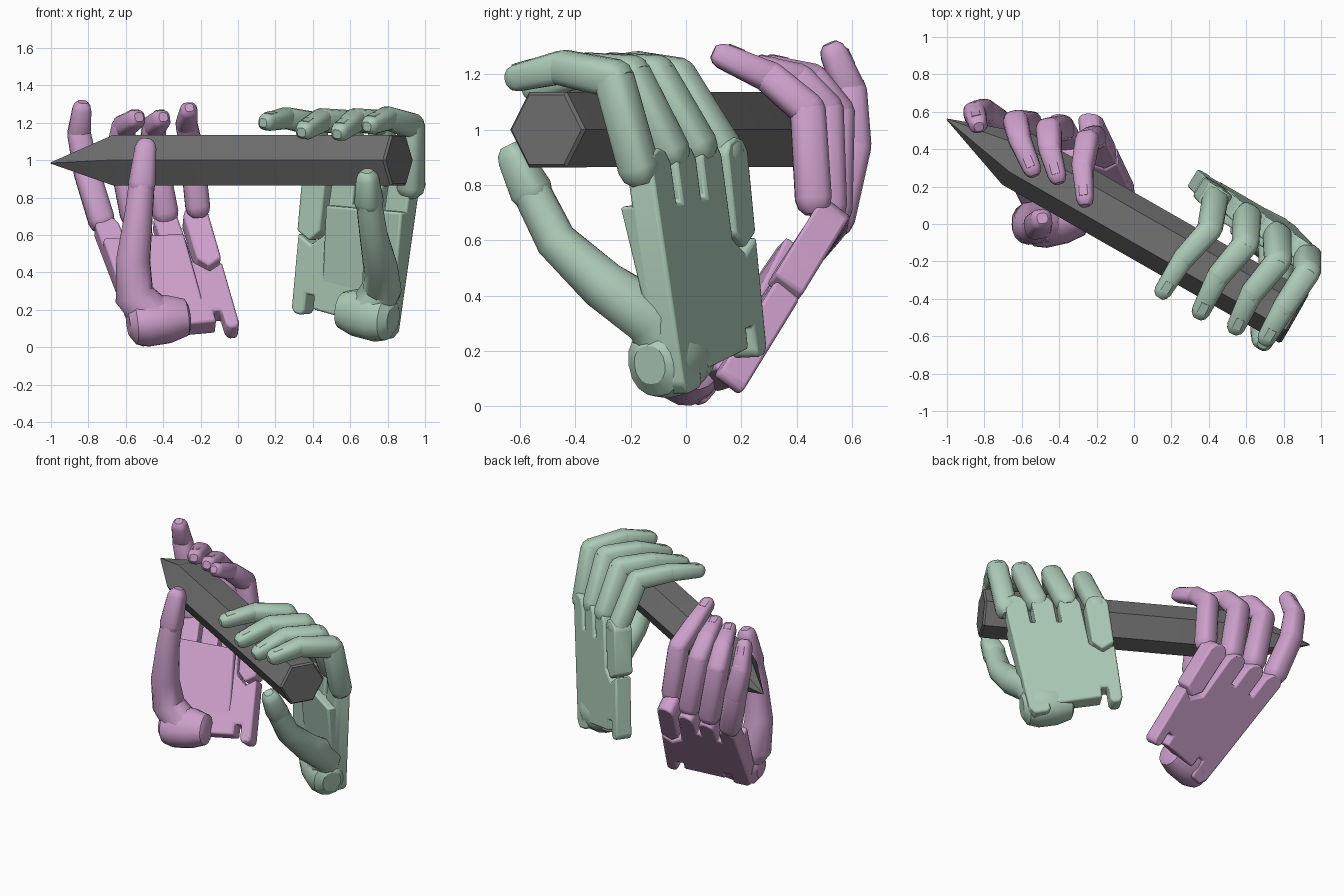
import bpy, bmesh, math
from mathutils import Vector

cube = bpy.data.objects.get("Cube")
if cube:
    bpy.data.objects.remove(cube, do_unlink=True)


def material(name, rgb):
    m = bpy.data.materials.new(name)
    m.use_nodes = True
    m.diffuse_color = (*rgb, 1)
    for node in m.node_tree.nodes:
        if node.type == 'BSDF_PRINCIPLED':
            node.inputs["Base Color"].default_value = (*rgb, 1)
    return m


GREEN = material("sage green", (0.42, 0.60, 0.48))
PINK = material("orchid pink", (0.61, 0.35, 0.60))
GREY = material("graphite grey", (0.16, 0.16, 0.16))


def finish(name, bm, mat, bevel=0.0, angle=35):
    bmesh.ops.recalc_face_normals(bm, faces=bm.faces)
    mesh = bpy.data.meshes.new(name)
    bm.to_mesh(mesh)
    bm.free()
    mesh.materials.append(mat)
    ob = bpy.data.objects.new(name, mesh)
    bpy.context.collection.objects.link(ob)
    if bevel:
        mod = ob.modifiers.new("soft edges", 'BEVEL')
        mod.width = bevel
        mod.segments = 2
    bpy.ops.object.select_all(action='DESELECT')
    bpy.context.view_layer.objects.active = ob
    ob.select_set(True)
    bpy.ops.object.shade_smooth_by_angle(angle=math.radians(angle))
    return ob


def loft(name, rings, side, mat, sides=16, power=1.0, angle=35):
    """Skin a closed body over rings given as (centre, half width, half depth)."""
    bm = bmesh.new()
    loops = []
    pts = [Vector(r[0]) for r in rings]
    for i, (_, w, d) in enumerate(rings):
        t = (pts[min(i + 1, len(pts) - 1)] - pts[max(i - 1, 0)]).normalized()
        s = (side - t * side.dot(t)).normalized()
        up = t.cross(s)
        loop = []
        for k in range(sides):
            a = 2 * math.pi * k / sides
            c, q = math.cos(a), math.sin(a)
            c = math.copysign(abs(c) ** power, c)
            q = math.copysign(abs(q) ** power, q)
            loop.append(bm.verts.new(pts[i] + s * w * c + up * d * q))
        loops.append(loop)
    for a, b in zip(loops, loops[1:]):
        for k in range(sides):
            j = (k + 1) % sides
            bm.faces.new((a[k], a[j], b[j], b[k]))
    bm.faces.new(loops[0])
    bm.faces.new(loops[-1])
    return finish(name, bm, mat, angle=angle)


def phalanx(name, a, b, ra, rb, side, mat, tip=False):
    """One finger bone with rounded ends and a boxy section."""
    a, b = Vector(a), Vector(b)
    d = (b - a).normalized()
    if tip:
        b = b - d * rb * 0.8
    rings = [(a - d * ra * 0.85, ra * 0.5, ra * 0.5), (a - d * ra * 0.5, ra * 0.86, ra * 0.86),
             (a, ra, ra), (b, rb, rb),
             (b + d * rb * 0.5, rb * 0.84, rb * 0.84), (b + d * rb * 0.85, rb * 0.5, rb * 0.5)]
    loft(name, rings, side, mat, power=0.72)


def stub(left, right):
    """Rounded knuckle end of the palm outline."""
    return [(right, .94), (right - .035, .99), ((left + right) / 2, 1.01),
            (left + .035, .99), (left, .94)]


# Palm outlines in (across, along): little finger edge to index edge, wrist to knuckles
PALM = [(0, .03), (.03, 0), (.1, 0), (.13, .03), (.13, .15), (.21, .15), (.21, .06),
        (.7, .06), (.7, .15), (.78, .15), (.78, .02), (.81, 0), (.95, 0), (1, .05)]
for left, right in ((.79, 1), (.53, .74), (.27, .48)):
    PALM += stub(left, right)
    if left > .3:
        PALM += [(left, .77), (left - .05, .77)]
PALM += [(.25, .56), (.13, .48), (0, .54)]
OUTER_PALM = [(0, .56), (.13, .505), (.22, .58)] + stub(0, .22)
PALM_PAD = [(.28, .15), (1, .15), (1, .78), (.28, .76)]


def plate(name, outline, corners, back, mat, outer=0.055, inner=0.055, taper=0.0):
    """Plate mapped into the quad of the palm corners, thickening toward the knuckles."""
    w0, w1, k0, k1 = corners
    bm = bmesh.new()
    top, low = [], []
    for s, t in outline:
        p = w0.lerp(w1, s).lerp(k0.lerp(k1, s), t)
        top.append(bm.verts.new(p + back * outer))
        low.append(bm.verts.new(p - back * (inner + taper * t)))
    bm.faces.new(top)
    bm.faces.new(low[::-1])
    for i in range(len(top)):
        j = (i + 1) % len(top)
        bm.faces.new((top[i], low[i], low[j], top[j]))
    finish(name, bm, mat, 0.012)


def hand(label, mat, corners, mound, thumb, fingers):
    w0, w1, k0, k1 = corners = [Vector(c) for c in corners]
    u = (w1 - w0 + k1 - k0).normalized()
    v = (k0 - w0 + k1 - w1)
    v = (v - u * v.dot(u)).normalized()
    n = u.cross(v)
    sign = 1 if n.y > 0 else -1
    back = n * sign

    # Palm
    plate(label + "_palm", PALM, corners, back, mat)
    plate(label + "_outer_palm", OUTER_PALM, corners, back, mat, inner=.07)
    plate(label + "_palm_pad", PALM_PAD, corners, back, mat, outer=0, inner=.03, taper=.095)

    # Thumb mound: a stout rounded barrel lying across the wrist
    mound = Vector(mound)
    barrel = [(mound + u * x, r, r * 0.92) for x, r in
              ((-.17, .07), (-.155, .10), (-.06, .13), (.06, .138), (.125, .12), (.16, .07))]
    loft(label + "_thumb_mound", barrel, v, mat, power=0.9)

    # Thumb: lower bone sweeping out of the mound, then the tip bone
    lower = [(p, r, r) for p, r in zip([mound] + thumb[:-1], (.12, .108, .092, .076, .07))]
    loft(label + "_thumb_base", lower, u, mat, sides=14)
    phalanx(label + "_thumb_tip", thumb[-2], thumb[-1], .073, .058, u, mat, tip=True)

    # Fingers: three bones and a nail each
    for finger, joints in fingers.items():
        size = 0.93 if finger == "little" else 1.0
        j = [Vector(p) for p in joints]
        name = f"{label}_{finger}"
        phalanx(name + "_lower_bone", j[0], j[1], .071 * size, .069 * size, u, mat)
        phalanx(name + "_middle_bone", j[1], j[2], .069 * size, .063 * size, u, mat)
        phalanx(name + "_tip_bone", j[2], j[3], .061 * size, .05 * size, u, mat, tip=True)
        d = (j[3] - j[2]).normalized()
        side = (u - d * u.dot(d)).normalized()
        out = side.cross(d) * sign
        nail = [(j[3] - d * far + out * lift * size, .026, .004)
                for far, lift in ((.10, .051), (.04, .0485))]
        loft(name + "_nail", nail, u, mat, sides=8, power=0.5)


# Hand gripping the blunt end
hand("green_hand", GREEN,
     [(.31, .25, .19), (.83, -.05, .035), (.38, .175, .97), (.955, -.18, .92)],
     (.695, -.05, .175),
     [(.77, -.12, .32), (.76, -.30, .44), (.725, -.47, .60), (.70, -.56, .78), (.69, -.64, .94)],
     {"index": [(.925, -.17, .86), (.925, -.26, 1.185), (.80, -.45, 1.225), (.69, -.64, 1.18)],
      "middle": [(.765, -.06, .92), (.77, -.20, 1.2), (.63, -.37, 1.215), (.53, -.58, 1.14)],
      "ring": [(.605, .04, .94), (.595, -.11, 1.2), (.45, -.28, 1.215), (.34, -.50, 1.15)],
      "little": [(.435, .14, .92), (.405, -.03, 1.195), (.26, -.19, 1.225), (.135, -.39, 1.20)]})

# Hand near the point
hand("pink_hand", PINK,
     [(.01, .16, .08), (-.54, -.01, .03), (-.175, .55, .72), (-.78, .54, .66)],
     (-.43, .015, .145),
     [(-.555, .01, .28), (-.56, -.02, .47), (-.53, -.03, .72), (-.515, -.01, .87),
      (-.49, .03, 1.11)],
     {"index": [(-.73, .54, .68), (-.81, .60, .94), (-.85, .59, 1.14), (-.83, .52, 1.31)],
      "middle": [(-.56, .53, .71), (-.63, .54, 1.06), (-.61, .45, 1.18), (-.53, .26, 1.23)],
      "ring": [(-.39, .51, .72), (-.455, .50, 1.07), (-.45, .40, 1.18), (-.40, .22, 1.23)],
      "little": [(-.215, .46, .75), (-.25, .44, 1.07), (-.275, .30, 1.19), (-.26, .10, 1.28)]})

# Six-sided pencil with a sharpened point
butt, point = Vector((.862, -.504, 1.0)), Vector((-1, .56, .985))
axis = (butt - point).normalized()
shoulder = point + axis * .43
shoulder.z = 1.0
across = Vector((-axis.y, axis.x, 0))
loft("pencil", [(butt, .145, .145), (butt - axis * .012, .157, .157),
                (shoulder, .157, .157), (point, .004, .004)],
     across, GREY, sides=6, angle=20)
